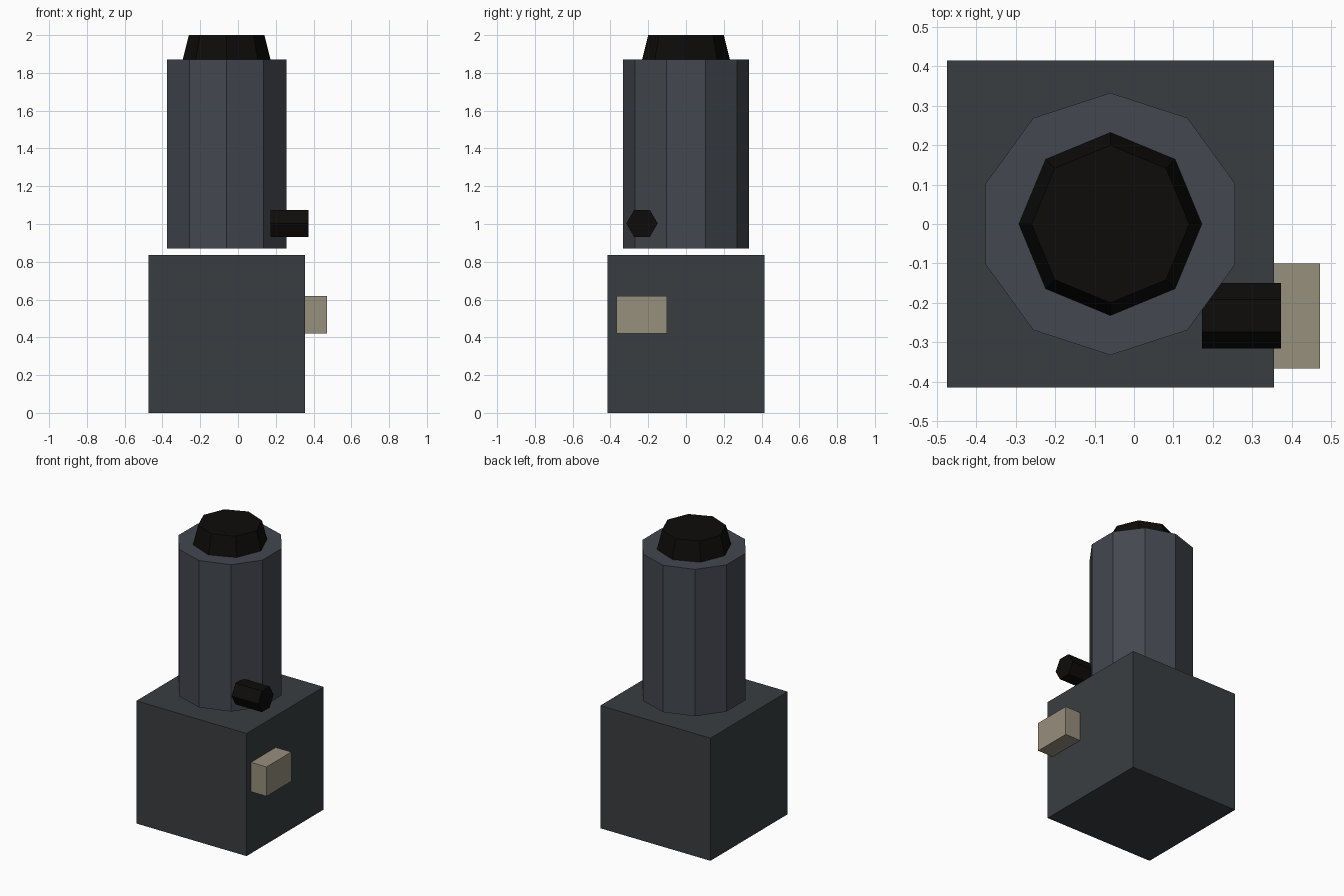
import bpy
from math import pi

if "Cube" in bpy.data.objects:
    bpy.data.objects.remove(bpy.data.objects["Cube"])

AXIS_X = -0.06  # shared vertical axis of base, column and cap


def material(name, rgb):
    # 8-bit sRGB to linear viewport colour
    mat = bpy.data.materials.new(name)
    mat.diffuse_color = [(c / 255) ** 2.2 for c in rgb] + [1]
    mat.use_nodes = True
    mat.node_tree.nodes["Principled BSDF"].inputs["Base Color"].default_value = mat.diffuse_color
    return mat


def finish(name, mat):
    obj = bpy.context.object
    obj.name = obj.data.name = name
    obj.data.materials.append(mat)
    return obj


def box(name, low, high, mat):
    bpy.ops.mesh.primitive_cube_add(size=1, location=[(a + b) / 2 for a, b in zip(low, high)])
    obj = finish(name, mat)
    obj.scale = [b - a for a, b in zip(low, high)]


def prism(name, sides, r1, r2, depth, location, mat, rotation=(0, 0, 0)):
    bpy.ops.mesh.primitive_cone_add(vertices=sides, radius1=r1, radius2=r2, depth=depth,
                                    location=location, rotation=rotation)
    finish(name, mat)


base_grey = material("base_grey", (60, 64, 67))
column_grey = material("column_grey", (69, 73, 80))
black = material("black", (21, 20, 19))
beige = material("beige", (150, 142, 124))

# Square base with a small block on its right side
box("base", (-0.475, -0.415, 0), (0.355, 0.415, 0.835), base_grey)
box("side_block", (0.272, -0.367, 0.42), (0.472, -0.1, 0.62), beige)

# Ten-sided column, floating just above the base
prism("column", 10, 0.333, 0.333, 1.0, (AXIS_X, 0, 1.37), column_grey)

# Tapered eight-sided cap, sunk into the column
prism("cap", 8, 0.25, 0.2, 0.2, (AXIS_X, 0, 1.9), black)

# Six-sided knob pointing right
prism("knob", 6, 0.083, 0.083, 0.2, (0.273, -0.233, 1.003), black, (0, pi / 2, 0))
